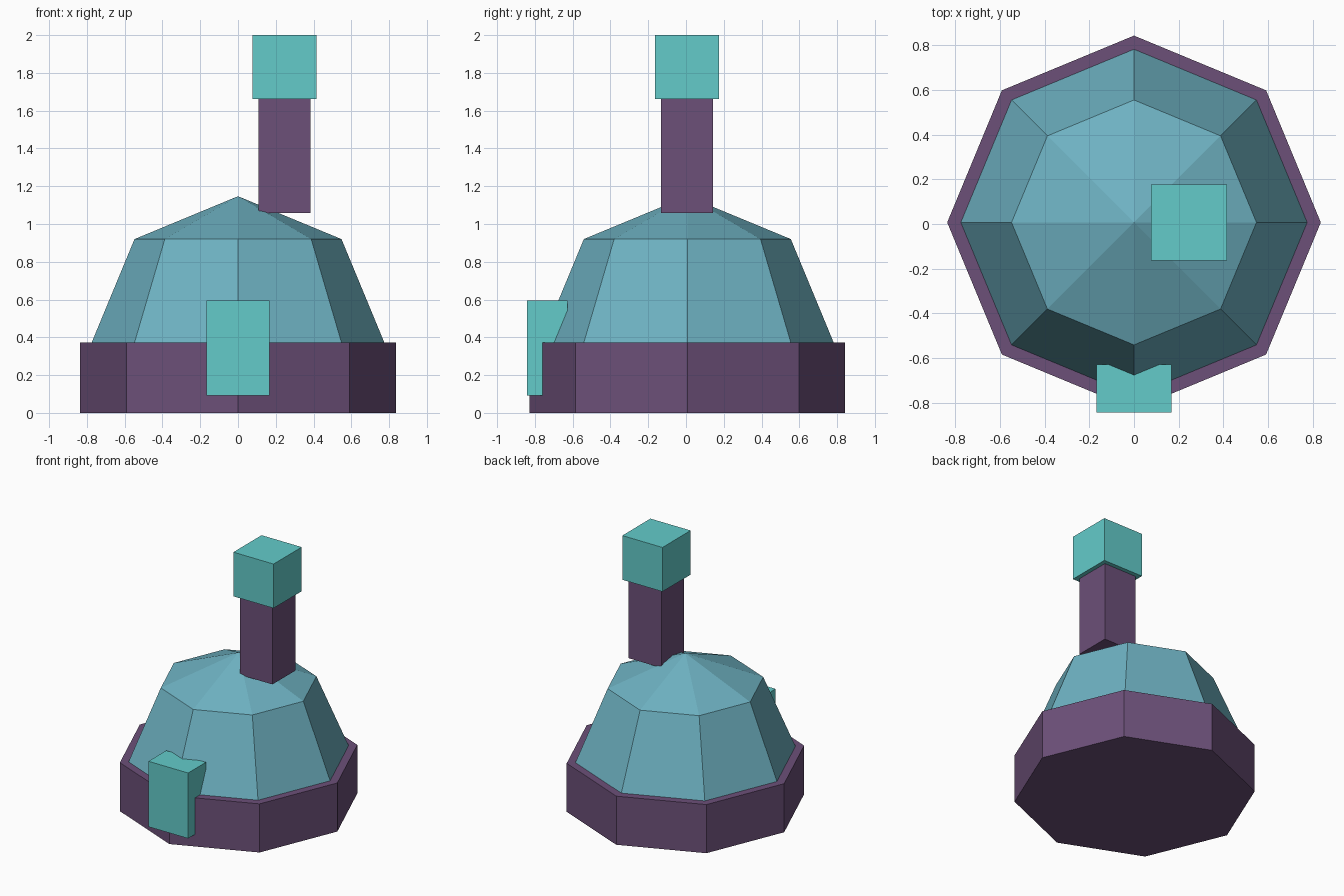
import bpy
import bmesh
from math import sin, cos, pi

cube = bpy.data.objects.get("Cube")
if cube:
    bpy.data.objects.remove(cube, do_unlink=True)

SIDES = 8
CENTRE_Y = 0.007


def make_material(name, rgb):
    mat = bpy.data.materials.new(name)
    mat.use_nodes = True
    colour = (*rgb, 1.0)
    mat.diffuse_color = colour
    for node in mat.node_tree.nodes:
        if node.type == "BSDF_PRINCIPLED":
            node.inputs["Base Color"].default_value = colour
    return mat


def finish(bm, name, mat):
    bmesh.ops.recalc_face_normals(bm, faces=bm.faces)
    mesh = bpy.data.meshes.new(name)
    bm.to_mesh(mesh)
    bm.free()
    mesh.materials.append(mat)
    obj = bpy.data.objects.new(name, mesh)
    bpy.context.collection.objects.link(obj)
    return obj


def turned(name, profile, mat):
    """Closed faceted solid from (radius, z) pairs; zero radius makes a point."""
    bm = bmesh.new()
    rings = []
    for r, z in profile:
        count = SIDES if r > 0 else 1
        rings.append([bm.verts.new((r * cos(2 * pi * i / SIDES),
                                    CENTRE_Y + r * sin(2 * pi * i / SIDES), z))
                      for i in range(count)])
    for low, high in zip(rings, rings[1:]):
        for i in range(SIDES):
            j = (i + 1) % SIDES
            if len(high) == 1:
                bm.faces.new((low[i], low[j], high[0]))
            else:
                bm.faces.new((low[i], low[j], high[j], high[i]))
    for ring in (rings[0], rings[-1]):
        if len(ring) > 1:
            bm.faces.new(ring)
    return finish(bm, name, mat)


def block(name, low, high, mat):
    """Box between two opposite corners."""
    bm = bmesh.new()
    bmesh.ops.create_cube(bm, size=1)
    for v in bm.verts:
        v.co = [a + (b - a) * (c + 0.5) for a, b, c in zip(low, high, v.co)]
    return finish(bm, name, mat)


purple = make_material("muted purple", (0.15, 0.08, 0.19))
blue = make_material("dusty blue", (0.156, 0.445, 0.54))
teal = make_material("bright teal", (0.125, 0.60, 0.59))

# Octagonal base
BASE_TOP = 0.372
turned("base", [(0.836, 0), (0.836, BASE_TOP)], purple)

# Faceted half-sphere dome
R = 0.775
turned("dome", [(R * cos(a), BASE_TOP + R * sin(a)) for a in (0, pi / 4)]
       + [(0, BASE_TOP + R)], blue)

# Door block on the front
block("door", (-0.168, -0.843, 0.093), (0.168, -0.628, 0.594), teal)

# Chimney and its cap
block("chimney", (0.108, -0.132, 1.058), (0.384, 0.144, 1.662), purple)
block("chimney_cap", (0.076, -0.164, 1.662), (0.416, 0.176, 2.0), teal)
